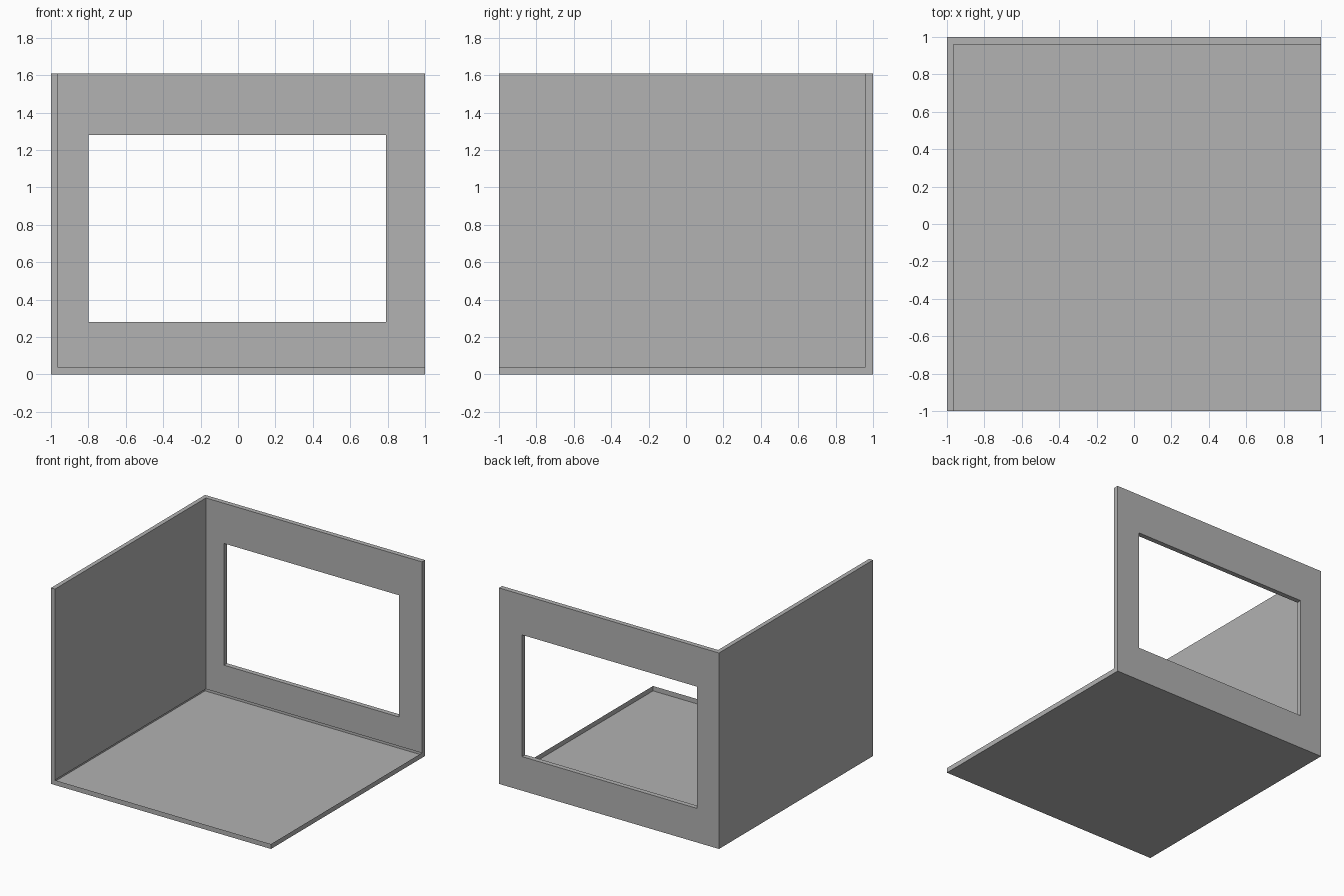
import bpy
import bmesh

cube = bpy.data.objects.get("Cube")
if cube:
    bpy.data.objects.remove(cube, do_unlink=True)

# Overall sizes
HEIGHT = 1.61
SIDE_IN = -0.964   # inner face of the side wall
BACK_IN = 0.96     # inner face of the back wall
RIM = 0.04         # height of the floor rim

grey = bpy.data.materials.new("light_grey")
grey.use_nodes = True
grey.diffuse_color = (0.445, 0.445, 0.445, 1)
grey.node_tree.nodes["Principled BSDF"].inputs["Base Color"].default_value = grey.diffuse_color


def rect(axis, level, u, v):
    """Four corners across one axis; edges run low v, high u, high v, low u."""
    corners = []
    for a, b in ((u[0], v[0]), (u[1], v[0]), (u[1], v[1]), (u[0], v[1])):
        point = [a, b]
        point.insert(axis, level)
        corners.append(point)
    return corners


def shell(name, loops, bridges, caps=()):
    """Join pairs of corner loops along the given sides, and fill the cap loops."""
    bm = bmesh.new()
    rings = [[bm.verts.new(p) for p in loop] for loop in loops]
    for i in caps:
        bm.faces.new(rings[i])
    for a, b, sides in bridges:
        for s in sides:
            t = (s + 1) % 4
            bm.faces.new((rings[a][s], rings[a][t], rings[b][t], rings[b][s]))
    bmesh.ops.recalc_face_normals(bm, faces=bm.faces)
    mesh = bpy.data.meshes.new(name)
    bm.to_mesh(mesh)
    bm.free()
    mesh.materials.append(grey)
    obj = bpy.data.objects.new(name, mesh)
    bpy.context.collection.objects.link(obj)
    return obj


LOW_V, HIGH_U, HIGH_V, LOW_U = range(4)
ALL = range(4)

# Floor: a thin sheet with a low rim on its two open sides
shell("floor",
      [rect(2, 0, (-1, 1), (-1, 1)),
       rect(2, RIM, (SIDE_IN, 1), (-1, BACK_IN))],
      [(0, 1, (LOW_V, HIGH_U))], caps=(0,))

# Side wall: outer and inner sheets, closed at the front and top
shell("side_wall",
      [rect(0, -1, (-1, 1), (0, HEIGHT)),
       rect(0, SIDE_IN, (-1, BACK_IN), (RIM, HEIGHT))],
      [(0, 1, (HIGH_V, LOW_U))], caps=(0, 1))

# Back wall: outer and inner sheets around a window opening with reveals
window = ((-0.80, 0.79), (0.28, 1.28))
shell("back_wall",
      [rect(1, 1, (-1, 1), (0, HEIGHT)),
       rect(1, 1, *window),
       rect(1, BACK_IN, *window),
       rect(1, BACK_IN, (SIDE_IN, 1), (RIM, HEIGHT))],
      [(0, 1, ALL), (1, 2, ALL), (2, 3, ALL), (3, 0, (HIGH_U, HIGH_V))])
